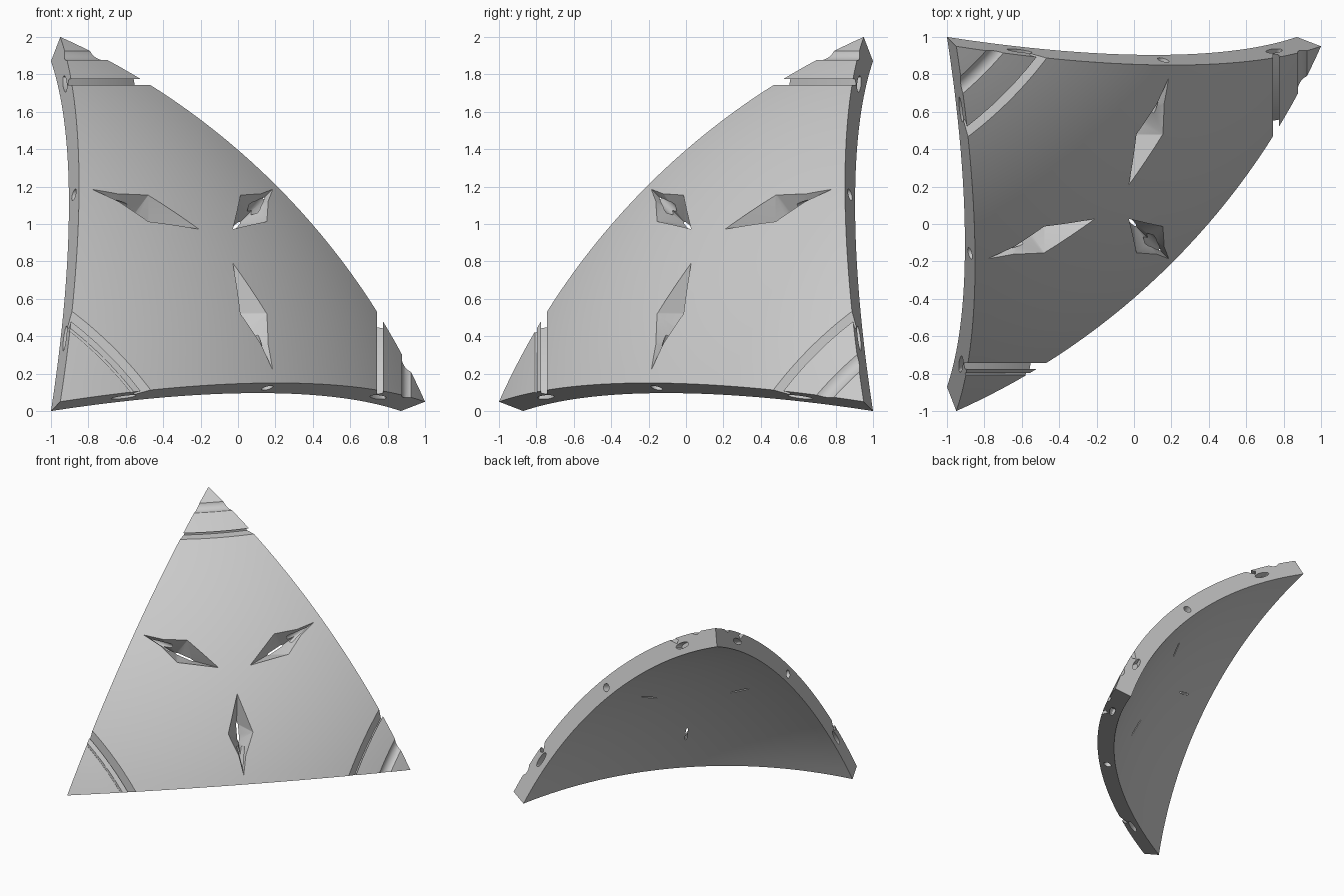
import bpy, bmesh
from math import sin, cos, radians, sqrt, pi
from mathutils import Vector

if "Cube" in bpy.data.objects:
    bpy.data.objects.remove(bpy.data.objects["Cube"])

# The shell is a patch of a hollow sphere whose centre lies C behind each face of the bounding box
C = 1.17
R_IN = Vector((C, C, C + 1.87)).length
R_OUT = R_IN * (C + 2) / (C + 1.87)
R_MID = (R_IN + R_OUT) / 2


def place(p, k=0):
    """Sphere-centred point, cycled to the k-th corner or edge, in model space."""
    p = tuple(p)
    u, v, w = p[k:] + p[:k]
    return Vector((u - C - 1, 1 + C - v, w - C))


def mesh_object(name, points, faces):
    bm = bmesh.new()
    verts = [bm.verts.new(p) for p in points]
    for f in faces:
        bm.faces.new([verts[i] for i in f])
    bmesh.ops.recalc_face_normals(bm, faces=bm.faces)
    mesh = bpy.data.meshes.new(name)
    bm.to_mesh(mesh)
    bm.free()
    obj = bpy.data.objects.new(name, mesh)
    bpy.context.collection.objects.link(obj)
    return obj


def loft(name, rings):
    """Closed solid through a row of equal rings."""
    n = len(rings[0])
    faces = [list(range(n)), [(len(rings) - 1) * n + i for i in range(n)]]
    for a in range(len(rings) - 1):
        for i in range(n):
            j = (i + 1) % n
            faces.append([a * n + i, a * n + j, a * n + n + j, a * n + n + i])
    return mesh_object(name, [p for ring in rings for p in ring], faces)


# Curved triangular shell
def build_shell(n=32):
    near, far = C, C + 1.87
    corners = [Vector((near, near, far)), Vector((far, near, near)), Vector((near, far, near))]
    index, dirs = {}, []
    for i in range(n + 1):
        for j in range(n + 1 - i):
            index[i, j] = len(dirs)
            weights = [sin(radians(45) * t / n) for t in (n - i - j, i, j)]
            dirs.append(sum((c * t for c, t in zip(corners, weights)), Vector()).normalized())
    m = len(dirs)
    faces = []
    for i in range(n):
        for j in range(n - i):
            tris = [(index[i, j], index[i + 1, j], index[i, j + 1])]
            if i + j < n - 1:
                tris.append((index[i + 1, j], index[i + 1, j + 1], index[i, j + 1]))
            for t in tris:
                faces += [t, tuple(q + m for q in reversed(t))]
    rim = [index[i, 0] for i in range(n)] + [index[n - j, j] for j in range(n)]
    rim += [index[0, n - j] for j in range(n)]
    for a, b in zip(rim, rim[1:] + rim[:1]):
        faces.append((a, b, b + m, a + m))
    points = [place(d * R_OUT) for d in dirs] + [place(d * R_IN) for d in dirs]
    return mesh_object("curved_panel", points, faces)


# Cutters
def corner_ring(profile, k):
    """Profile of (radius, height) swept around a corner's own axis."""
    rings = []
    for s in range(41):
        a = radians(10 + 2 * s - s / 4)
        rings.append([place((r * cos(a), r * sin(a), h + C), k) for r, h in profile])
    return loft("corner_cutter", rings)


def box(r0, r1, h0, h1):
    return [(r0, h0), (r1, h0), (r1, h1), (r0, h1)]


MID = Vector((C + 1.105, C + 0.096, C + 1.105)).normalized()
ALONG = Vector((1, 0, -1)).normalized()
INWARD = MID.cross(ALONG)
if INWARD.y < 0:
    INWARD.negate()


def edge_hole(angle, half_long, half_high, depth, k):
    a = radians(angle)
    out = MID * cos(a) + ALONG * sin(a)
    tan = ALONG * cos(a) - MID * sin(a)
    rings = []
    for d in (-0.05, depth):
        ring = []
        for s in range(24):
            t = 2 * pi * s / 24
            p = out * R_MID + tan * (half_long * cos(t)) + out * (half_high * sin(t)) + INWARD * d
            ring.append(place(p, k))
        rings.append(ring)
    return loft("hole_cutter", rings)


def kite_pocket(k):
    """Kite outline with a narrow tail, sinking to a short slit."""
    def on_sphere(u, v, w, radius):
        return Vector((u + C, v + C, w + C)).normalized() * radius

    half = [(0.97, 0.79, 0.97), (1.0, 0.51, 1.14), (1.123, 0.36, 1.162), (1.17, 0.21, 1.17)]
    outline = half + [(w, v, u) for u, v, w in half[2:0:-1]]
    top = [on_sphere(*p, R_OUT * 1.02) for p in outline]
    rim = [on_sphere(*p, R_OUT) for p in outline]
    slit = [on_sphere(1.055, 0.6, 1.055, R_IN - 0.012), on_sphere(1.1, 0.48, 1.1, R_IN - 0.012)]
    faces = [list(range(6))]
    faces += [(i, (i + 1) % 6, (i + 1) % 6 + 6, i + 6) for i in range(6)]
    b, e = 12, 13
    faces += [(6, 7, b), (7, e, b), (7, 8, e), (8, 9, e)]
    faces += [(9, 10, e), (10, 11, e), (11, b, e), (11, 6, b)]
    return mesh_object("pocket_cutter", [place(p, k) for p in top + rim + slit], faces)


panel = build_shell()
scoop = [(1.92 + 0.065 * cos(pi * s / 12), 1.94 + 0.065 * sin(pi * s / 12)) for s in range(24)]
cutters = []
for k in range(3):
    cutters.append(corner_ring(box(2.05, 2.3, 1.742, 1.775), k))
    if k == 1:
        cutters.append(corner_ring(box(2.035, 2.2, 1.797, 1.806), k))
    else:
        cutters.append(corner_ring(scoop, k))
    cutters.append(kite_pocket(k))
    cutters.append(edge_hole(0, 0.033, 0.033, 0.3, k))
    for side in (-1, 1):
        cutters.append(edge_hole(15.8 * side, 0.077, 0.023, 0.06, k))

# Cut each feature and discard its cutter
bpy.context.view_layer.objects.active = panel
for cutter in cutters:
    mod = panel.modifiers.new("cut", "BOOLEAN")
    mod.operation = "DIFFERENCE"
    mod.solver = "EXACT"
    mod.object = cutter
    bpy.ops.object.modifier_apply(modifier=mod.name)
    bpy.data.objects.remove(cutter)

# Single grey finish
grey = bpy.data.materials.new("plain_grey")
grey.use_nodes = True
colour = (0.6, 0.6, 0.6, 1)
grey.diffuse_color = colour
grey.node_tree.nodes["Principled BSDF"].inputs["Base Color"].default_value = colour
panel.data.materials.clear()
panel.data.materials.append(grey)

for obj in bpy.context.selected_objects:
    obj.select_set(False)
panel.select_set(True)
bpy.ops.object.shade_smooth_by_angle(angle=radians(25))
